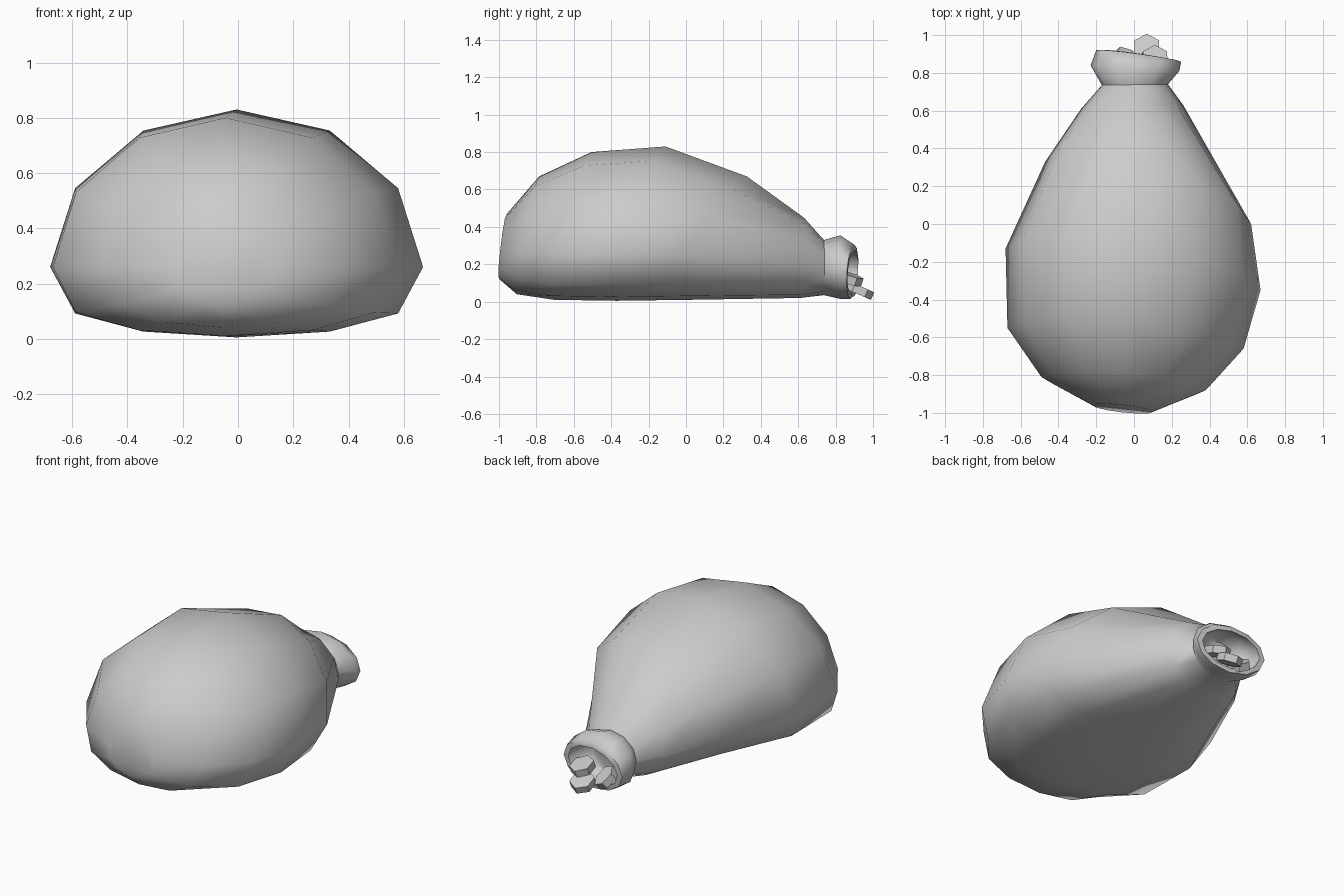
import bpy, bmesh
from math import sin, cos, pi, radians
from mathutils import Matrix, Vector, Euler

if "Cube" in bpy.data.objects:
    bpy.data.objects.remove(bpy.data.objects["Cube"])

SIDES = 12


def ring(bm, xl, yl, xr, yr, top, bottom, mid, lean=0.0, power=1.0):
    """One loop of the sack; left/right points, heights and forward lean of its top."""
    verts = []
    for i in range(SIDES):
        a = 2 * pi * i / SIDES
        c, s = cos(a), sin(a)
        z = mid + (top - mid) * s if s >= 0 else mid - (mid - bottom) * abs(s) ** power
        t = (c + 1) / 2
        verts.append(bm.verts.new((xl + (xr - xl) * t, yl + (yr - yl) * t + lean * s, z)))
    return verts


def loft(name, rings, angle):
    bm = bmesh.new()
    loops = [ring(bm, *r) for r in rings]
    for a, b in zip(loops, loops[1:]):
        for i in range(SIDES):
            j = (i + 1) % SIDES
            bm.faces.new((a[i], a[j], b[j], b[i]))
    bm.faces.new(loops[0])
    bm.faces.new(loops[-1])
    bmesh.ops.recalc_face_normals(bm, faces=bm.faces)
    return finish(name, bm, angle)


def finish(name, bm, angle=None):
    mesh = bpy.data.meshes.new(name)
    bm.to_mesh(mesh)
    bm.free()
    ob = bpy.data.objects.new(name, mesh)
    bpy.context.collection.objects.link(ob)
    if angle:
        bpy.ops.object.select_all(action='DESELECT')
        bpy.context.view_layer.objects.active = ob
        ob.select_set(True)
        bpy.ops.object.shade_smooth_by_angle(angle=radians(angle))
    return ob


# Sack body, tied neck, flared lip and hollow mouth in one skin
loft("sack", [
    (-.22, -.96, .10, -.995, .47, .12, .26, .02, .8),
    (-.49, -.81, .38, -.88, .67, .04, .26, .06, .7),
    (-.67, -.55, .58, -.66, .80, .01, .26, .10, .6),
    (-.68, -.13, .67, -.35, .83, .005, .26, .13, .6),
    (-.47, .33, .62, 0.0, .67, .01, .25, .16, .6),
    (-.28, .61, .26, .63, .45, .02, .20, .01, .7),
    (-.17, .735, .18, .74, .33, .035, .18),
    (-.23, .84, .24, .81, .355, .015, .18),
    (-.20, .92, .25, .86, .305, .015, .16, .01),
    (-.165, .92, .215, .865, .275, .04, .16, .01),
    (-.18, .84, .19, .81, .30, .05, .17),
    (-.12, .765, .13, .765, .27, .08, .17),
], 55)

# Spilling six-sided coins
for i, (loc, rot) in enumerate([
    ((.068, .93, .06), (-24, 0, 0)),
    ((.11, .872, .125), (-18, 8, 0)),
    ((-.05, .865, .095), (-20, 40, 15)),
]):
    bm = bmesh.new()
    m = Matrix.Translation(Vector(loc)) @ Euler([radians(v) for v in rot]).to_matrix().to_4x4()
    bmesh.ops.create_cone(bm, cap_ends=True, segments=6, radius1=.074, radius2=.074,
                          depth=.045, matrix=m)
    finish("coin_%d" % (i + 1), bm)
